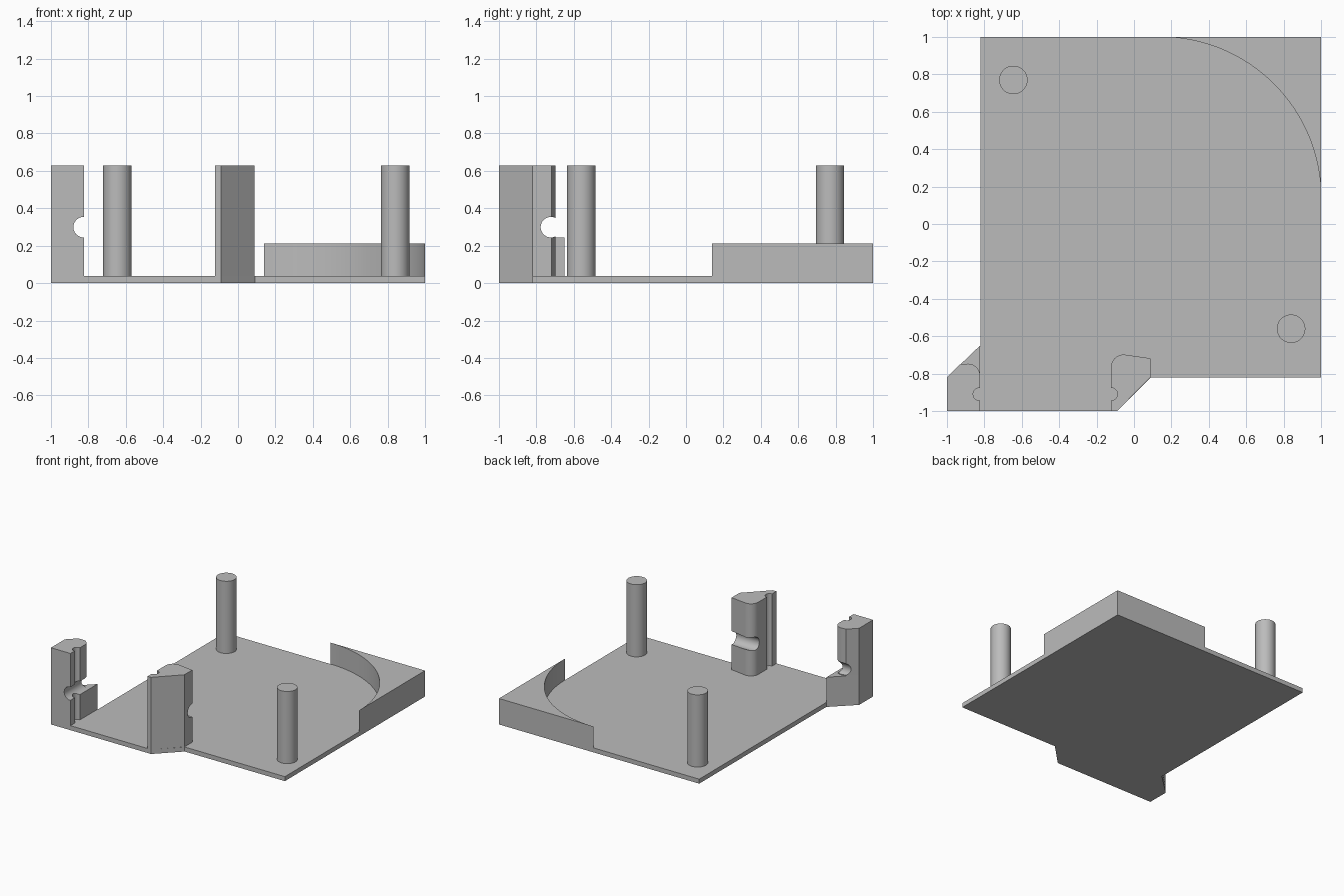
import bpy, bmesh
from math import sin, cos, pi, radians
from mathutils import Matrix

cube = bpy.data.objects.get("Cube")
if cube:
    bpy.data.objects.remove(cube, do_unlink=True)

GREY = bpy.data.materials.new("plain grey")
GREY.use_nodes = True
GREY.diffuse_color = (0.5, 0.5, 0.5, 1)
GREY.node_tree.nodes["Principled BSDF"].inputs["Base Color"].default_value = (0.5, 0.5, 0.5, 1)

FLOOR, TOP, SHELF = 0.037, 0.63, 0.245


def arc(cx, cy, r, a0, a1, n=16):
    """Points along an arc, angles in degrees."""
    angles = [radians(a0 + (a1 - a0) * i / n) for i in range(n + 1)]
    return [(cx + r * cos(a), cy + r * sin(a)) for a in angles]


def finish(name, bm):
    bmesh.ops.recalc_face_normals(bm, faces=bm.faces)
    mesh = bpy.data.meshes.new(name)
    bm.to_mesh(mesh)
    bm.free()
    mesh.materials.append(GREY)
    obj = bpy.data.objects.new(name, mesh)
    bpy.context.collection.objects.link(obj)
    return obj


def prism(name, outline, z0, z1):
    """Extrude a plan outline between two heights."""
    bm = bmesh.new()
    face = bm.faces.new([bm.verts.new((x, y, z0)) for x, y in outline])
    side = bmesh.ops.extrude_face_region(bm, geom=[face])["geom"]
    verts = [v for v in side if isinstance(v, bmesh.types.BMVert)]
    bmesh.ops.translate(bm, verts=verts, vec=(0, 0, z1 - z0))
    return finish(name, bm)


def groove(obj, axis, x, y):
    """Cut a round horizontal groove through a post."""
    bm = bmesh.new()
    bmesh.ops.create_cone(bm, cap_ends=True, segments=48, radius1=0.055, radius2=0.055,
                          depth=0.8, matrix=Matrix.Rotation(pi / 2, 4, axis))
    bmesh.ops.translate(bm, verts=bm.verts, vec=(x, y, 0.299))
    cutter = finish("groove_cutter", bm)
    cutter.hide_render = True
    mod = obj.modifiers.new("groove", 'BOOLEAN')
    mod.operation, mod.solver, mod.object = 'DIFFERENCE', 'EXACT', cutter
    bpy.context.view_layer.objects.active = obj
    bpy.ops.object.modifier_apply(modifier=mod.name)
    bpy.data.objects.remove(cutter, do_unlink=True)


# Base plate
plate = prism("base_plate", [(-1, -1), (-0.09, -1), (0.09, -0.82), (1, -0.82), (1, 1),
                             (-0.82, 1), (-0.82, -0.65), (-1, -0.82)], 0, FLOOR)

# Raised corner with a concave curved wall
corner = prism("curved_corner", [(1, 1)] + arc(0.14, 0.14, 0.86, 90, 0, 48)[:-1]
               + [(1, 0.14)], FLOOR, 0.213)

# Round pillars
pillars = [prism(name, arc(x, y, 0.076, 0, 360, 48)[:-1], FLOOR, TOP)
           for name, x, y in (("back_pillar", -0.645, 0.77), ("front_pillar", 0.84, -0.56))]

# Outer post: a wide foot below and a rounded, grooved upper part
edge = -0.823
start = [(-1, -0.82), (-1, -1), (edge, -1)]
notch = arc(edge - 0.003, -0.91, 0.034, -85, -275)
foot = prism("outer_post_foot", start + notch + [(edge, -0.65)], FLOOR, SHELF)
outer = prism("outer_post", start + notch + arc(edge - 0.065, -0.812, 0.065, 0, 90)
              + [(-0.93, -0.75)], SHELF, TOP)
groove(outer, 'X', edge - 0.002, -0.8)
groove(outer, 'Y', -0.9, -0.722)

# Inner post with a notch on its inner side and a groove across the back
inner = prism("inner_post", [(-0.09, -1), (0.087, -0.82), (0.087, -0.718)]
              + arc(-0.056, -0.764, 0.066, 80, 180)
              + arc(-0.122, -0.91, 0.034, 90, -90) + [(-0.122, -1)], FLOOR, TOP)
groove(inner, 'Y', 0, -0.722)

# Smooth the curved walls, keep the edges crisp
bpy.ops.object.select_all(action='DESELECT')
for obj in [plate, corner, foot, outer, inner] + pillars:
    obj.select_set(True)
bpy.context.view_layer.objects.active = plate
bpy.ops.object.shade_smooth_by_angle(angle=radians(30))
